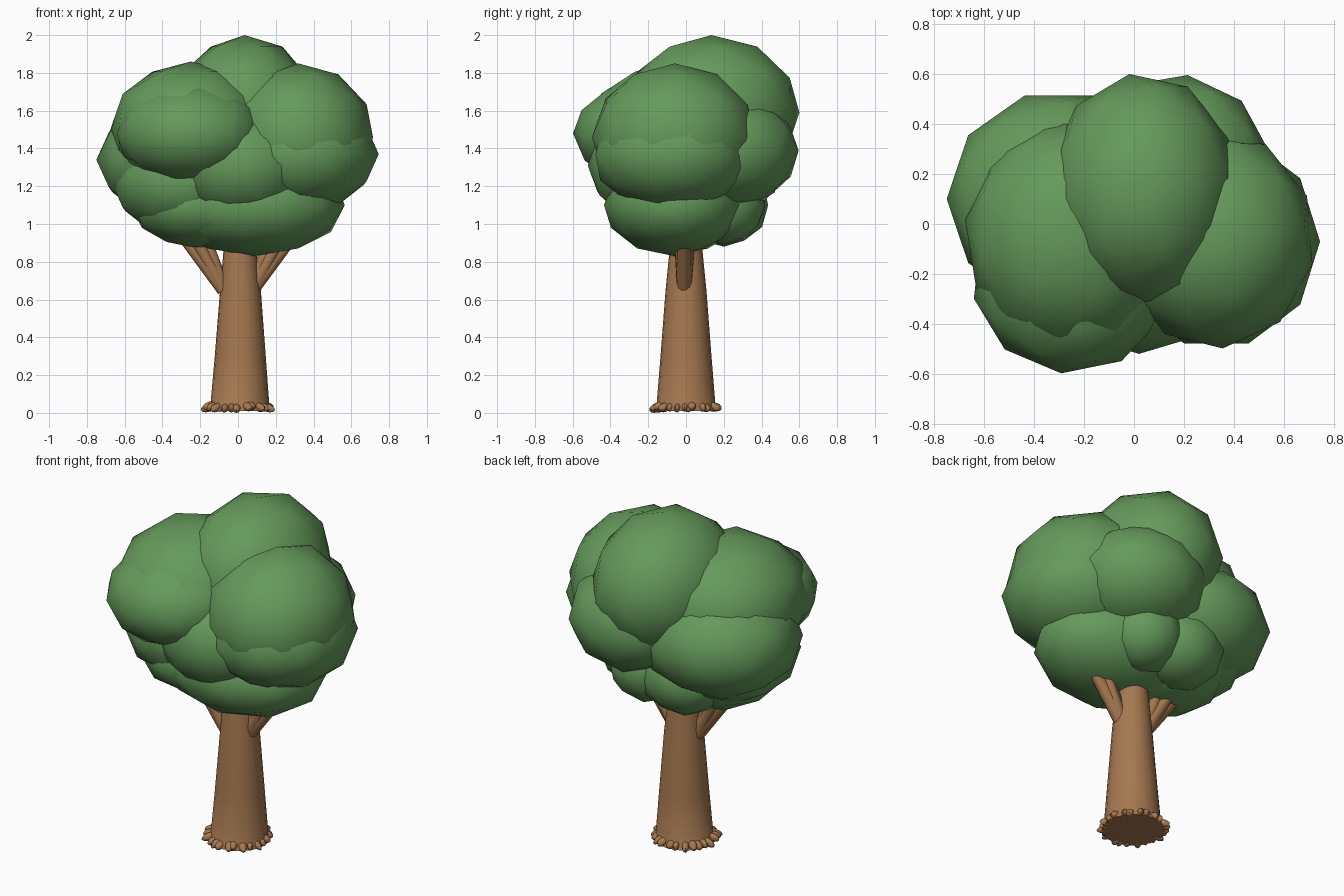
import bpy
import bmesh
import math
import random
from mathutils import Matrix, Vector

random.seed(4)
cube = bpy.data.objects.get("Cube")
if cube:
    bpy.data.objects.remove(cube, do_unlink=True)


def material(name, colour):
    m = bpy.data.materials.new(name)
    m.diffuse_color = colour
    m.use_nodes = True
    for node in m.node_tree.nodes:
        if node.type == "BSDF_PRINCIPLED":
            node.inputs["Base Color"].default_value = colour
            node.inputs["Roughness"].default_value = 0.9
    return m


leaf = material("leaf green", (0.13, 0.32, 0.105, 1))
bark = material("bark brown", (0.38, 0.19, 0.08, 1))


def finish(name, bm, mat):
    """Turn a bmesh into a smooth-shaded object of one colour."""
    bmesh.ops.recalc_face_normals(bm, faces=bm.faces)
    mesh = bpy.data.meshes.new(name)
    bm.to_mesh(mesh)
    bm.free()
    mesh.materials.append(mat)
    ob = bpy.data.objects.new(name, mesh)
    bpy.context.collection.objects.link(ob)
    bpy.ops.object.select_all(action="DESELECT")
    ob.select_set(True)
    bpy.context.view_layer.objects.active = ob
    bpy.ops.object.shade_smooth_by_angle(angle=math.radians(45))
    return ob


def blob(name, centre, radii, spin=0):
    """Low-poly ellipsoid clump of leaves, turned about z by spin degrees."""
    bm = bmesh.new()
    turn = Matrix.Rotation(math.radians(spin), 4, "Z")
    shape = Matrix.Translation(centre) @ Matrix.Diagonal((*radii, 1))
    bmesh.ops.create_icosphere(bm, subdivisions=2, radius=1, matrix=shape @ turn)
    return finish(name, bm, leaf)


def tube(bm, path, sides):
    """Capped round tube through (point, radius) pairs."""
    axis = (Vector(path[-1][0]) - Vector(path[0][0])).normalized()
    turn = axis.to_track_quat("Z", "Y")
    rings = []
    for point, radius in path:
        ring = []
        for i in range(sides):
            a = math.tau * i / sides
            offset = Vector((math.cos(a), math.sin(a), 0)) * radius
            ring.append(bm.verts.new(Vector(point) + turn @ offset))
        rings.append(ring)
    for low, high in zip(rings, rings[1:]):
        for i in range(sides):
            j = (i + 1) % sides
            bm.faces.new((low[i], low[j], high[j], high[i]))
    bm.faces.new(rings[0][::-1])
    bm.faces.new(rings[-1])


# Upper leaf clumps
blob("crown_top", (0.035, 0.135, 1.59), (0.385, 0.47, 0.41), 8)
blob("crown_right", (-0.25, -0.05, 1.5), (0.43, 0.475, 0.36), 10)
blob("crown_right_outer", (-0.3, 0.1, 1.34), (0.45, 0.435, 0.33), 18)
blob("crown_left", (0.32, -0.06, 1.46), (0.405, 0.44, 0.39), 5)
blob("crown_left_outer", (0.33, -0.07, 1.37), (0.415, 0.43, 0.31), 18)
blob("crown_front", (-0.25, -0.22, 1.48), (0.4, 0.38, 0.275), -6)
blob("crown_back", (0.16, 0.22, 1.39), (0.39, 0.38, 0.31), -8)

# Lower leaf clumps
blob("lower_right", (-0.28, 0.0, 1.22), (0.39, 0.4, 0.29), 18)
blob("lower_front", (0.02, -0.19, 1.31), (0.36, 0.33, 0.3))
blob("underside", (0.09, -0.06, 1.1), (0.48, 0.38, 0.27), 10)
blob("underside_right", (-0.2, -0.02, 1.1), (0.37, 0.36, 0.23), 25)
blob("underside_back", (0.1, 0.2, 1.1), (0.22, 0.22, 0.21))
blob("underside_back_right", (-0.14, 0.2, 1.1), (0.26, 0.24, 0.22), 12)

# Tapered trunk with a slight flare at the foot
bm = bmesh.new()
tube(bm, [((0.005, 0, 0.01), 0.17), ((0.01, 0, 0.04), 0.156),
          ((0.012, 0, 0.3), 0.135), ((0.013, 0, 0.65), 0.108),
          ((0.01, 0, 0.9), 0.083), ((0.01, 0, 1.1), 0.07)], 20)
finish("trunk", bm, bark)

# Forked branch on each side, with thinner prongs fanning out
for side, name in ((1, "left_branch"), (-1, "right_branch")):
    bm = bmesh.new()
    root = (side * 0.075, -0.01, 0.65)
    prongs = [(0.33, -0.01, 0.99, 0.034), (0.27, -0.04, 1.0, 0.028),
              (0.27, 0.03, 1.0, 0.028), (0.2, -0.01, 1.0, 0.03)]
    for x, y, z, radius in prongs:
        tube(bm, [(root, 0.038), ((side * x, y, z), radius)], 10)
    finish(name, bm, bark)

# Ring of small uneven root nubs around the foot
bm = bmesh.new()
count = 24
for i in range(count):
    angle = math.tau * (i + random.uniform(-0.3, 0.3)) / count
    length = random.uniform(0.03, 0.05)
    place = (Matrix.Rotation(angle, 4, "Z")
             @ Matrix.Translation((0.157, 0, random.uniform(0.022, 0.036)))
             @ Matrix.Rotation(math.radians(18), 4, "Y")
             @ Matrix.Diagonal((length, random.uniform(0.016, 0.025), 0.022, 1)))
    bmesh.ops.create_uvsphere(bm, u_segments=8, v_segments=6, radius=1, matrix=place)
lowest = min(v.co.z for v in bm.verts)
for v in bm.verts:
    v.co.z -= lowest
finish("root_nubs", bm, bark)
